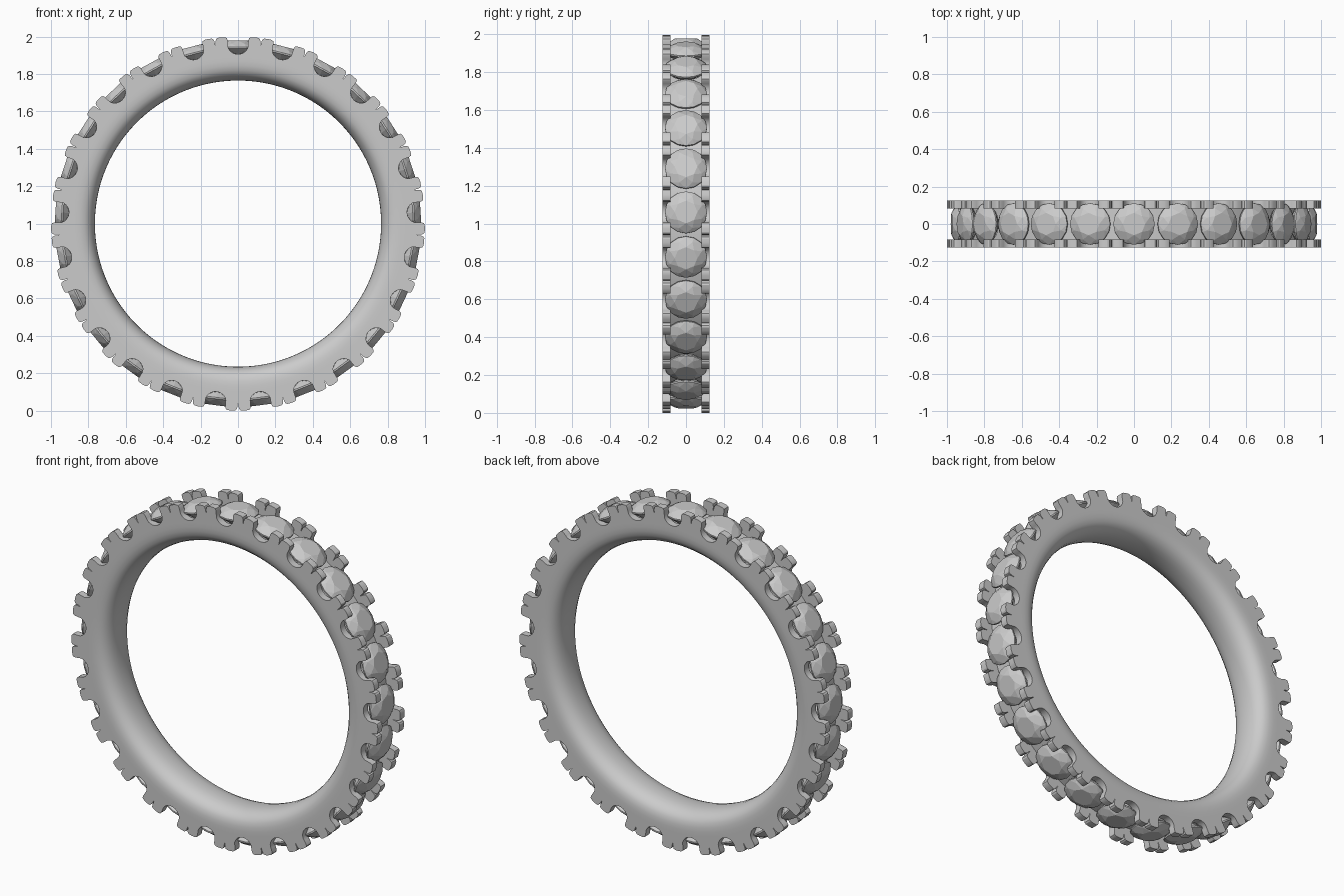
import bpy, bmesh, math
from mathutils import Matrix

if "Cube" in bpy.data.objects:
    bpy.data.objects.remove(bpy.data.objects["Cube"])

N = 25                       # stones round the ring
STEP = 2 * math.pi / N
CENTRE = Matrix.Translation((0, 0, 1))


def make(name, bm, smooth=None):
    bmesh.ops.recalc_face_normals(bm, faces=bm.faces)
    me = bpy.data.meshes.new(name)
    bm.to_mesh(me)
    bm.free()
    ob = bpy.data.objects.new(name, me)
    bpy.context.collection.objects.link(ob)
    if smooth:
        smooth_by_angle(ob, smooth)
    return ob


def smooth_by_angle(ob, degrees):
    bpy.ops.object.select_all(action='DESELECT')
    ob.select_set(True)
    bpy.context.view_layer.objects.active = ob
    bpy.ops.object.shade_smooth_by_angle(angle=math.radians(degrees))


def polar(r, a, y):
    return (r * math.sin(a), y, 1 + r * math.cos(a))


def bridge(bm, a, b):
    n = len(a)
    for i in range(n):
        bm.faces.new((a[i], a[(i + 1) % n], b[(i + 1) % n], b[i]))


# Band: comfort-fit profile (radius, y) revolved about the y axis
half = [(0.765, 0.0), (0.766, 0.03), (0.772, 0.06), (0.783, 0.085), (0.80, 0.105),
        (0.82, 0.117), (0.845, 0.123), (0.87, 0.125), (0.895, 0.125),
        (0.895, 0.084), (0.92, 0.084)]
profile = half + [(r, -y) for r, y in reversed(half[1:])]
bm = bmesh.new()
SEG = 200
rings = [[bm.verts.new(polar(r, 2 * math.pi * s / SEG, y)) for r, y in profile]
         for s in range(SEG)]
for s in range(SEG):
    bridge(bm, rings[s], rings[(s + 1) % SEG])
band = make("band", bm)

# Conical stone seats cut into the band
bm = bmesh.new()
for k in range(N):
    bmesh.ops.create_cone(bm, cap_ends=True, segments=24, radius1=0.04, radius2=0.107,
                          depth=0.13, matrix=CENTRE @ Matrix.Rotation(k * STEP, 4, 'Y')
                          @ Matrix.Translation((0, 0, 0.885)))
cutter = make("seat_cutter", bm)
cutter.hide_render = True
mod = band.modifiers.new("seats", 'BOOLEAN')
mod.operation, mod.solver, mod.object = 'DIFFERENCE', 'EXACT', cutter
bpy.context.view_layer.objects.active = band
bpy.ops.object.modifier_apply(modifier=mod.name)
bpy.data.objects.remove(cutter)
smooth_by_angle(band, 30)

# Prong walls: scalloped outline, given as (angle, radius) from stone centre to slit
side = []
for i in range(8):
    t = math.radians(90 * i / 7)
    r = 0.962 - 0.056 * math.cos(t)
    side.append((0.056 * math.sin(t) / r, r))
side += [(0.0565, 0.982), (0.060, 0.993), (0.068, 0.998), (0.09, 1.0), (0.110, 0.999),
         (0.118, 0.994), (0.1225, 0.982), (0.124, 0.965), (STEP / 2, 0.955)]
unit = side[:-1] + [(STEP - a, r) for a, r in reversed(side[1:])]
outline = [(a + k * STEP, r) for k in range(N) for a, r in unit]
for name, sign in (("front_prongs", -1), ("back_prongs", 1)):
    bm = bmesh.new()
    loops = []
    for y, inner in ((0.083, True), (0.083, False), (0.125, False), (0.125, True)):
        loops.append([bm.verts.new(polar(0.894 if inner else r, a, sign * y))
                      for a, r in outline])
    for j in range(4):
        bridge(bm, loops[j], loops[(j + 1) % 4])
    make(name, bm, 30)


# Stones: faceted round brilliants
def ring(bm, n, r, z, offset=0.0):
    return [bm.verts.new((r * math.cos(2 * math.pi * (i + offset) / n),
                          r * math.sin(2 * math.pi * (i + offset) / n), z)) for i in range(n)]


bm = bmesh.new()
table = ring(bm, 8, 0.060, 0.038)
kite = ring(bm, 8, 0.090, 0.022, 0.5)
top = ring(bm, 16, 0.111, 0.004)
low = ring(bm, 16, 0.111, -0.004)
culet = bm.verts.new((0, 0, -0.09))
bm.faces.new(table)
bridge(bm, low, top)
for i in range(8):
    j = (i + 1) % 8
    bm.faces.new((table[i], kite[i], table[j]))                  # star facets
    bm.faces.new((table[j], kite[i], top[2 * j], kite[j]))       # main facets
    bm.faces.new((kite[i], top[2 * i], top[2 * i + 1]))          # girdle facets
    bm.faces.new((kite[i], top[2 * i + 1], top[2 * j]))
for i in range(16):
    bm.faces.new((low[i], culet, low[(i + 1) % 16]))
stone = make("stone", bm)
for k in range(N):
    ob = stone if k == 0 else stone.copy()
    if k:
        bpy.context.collection.objects.link(ob)
    ob.name = f"stone_{k + 1}"
    ob.matrix_world = CENTRE @ Matrix.Rotation(k * STEP, 4, 'Y') @ Matrix.Translation((0, 0, 0.94))
